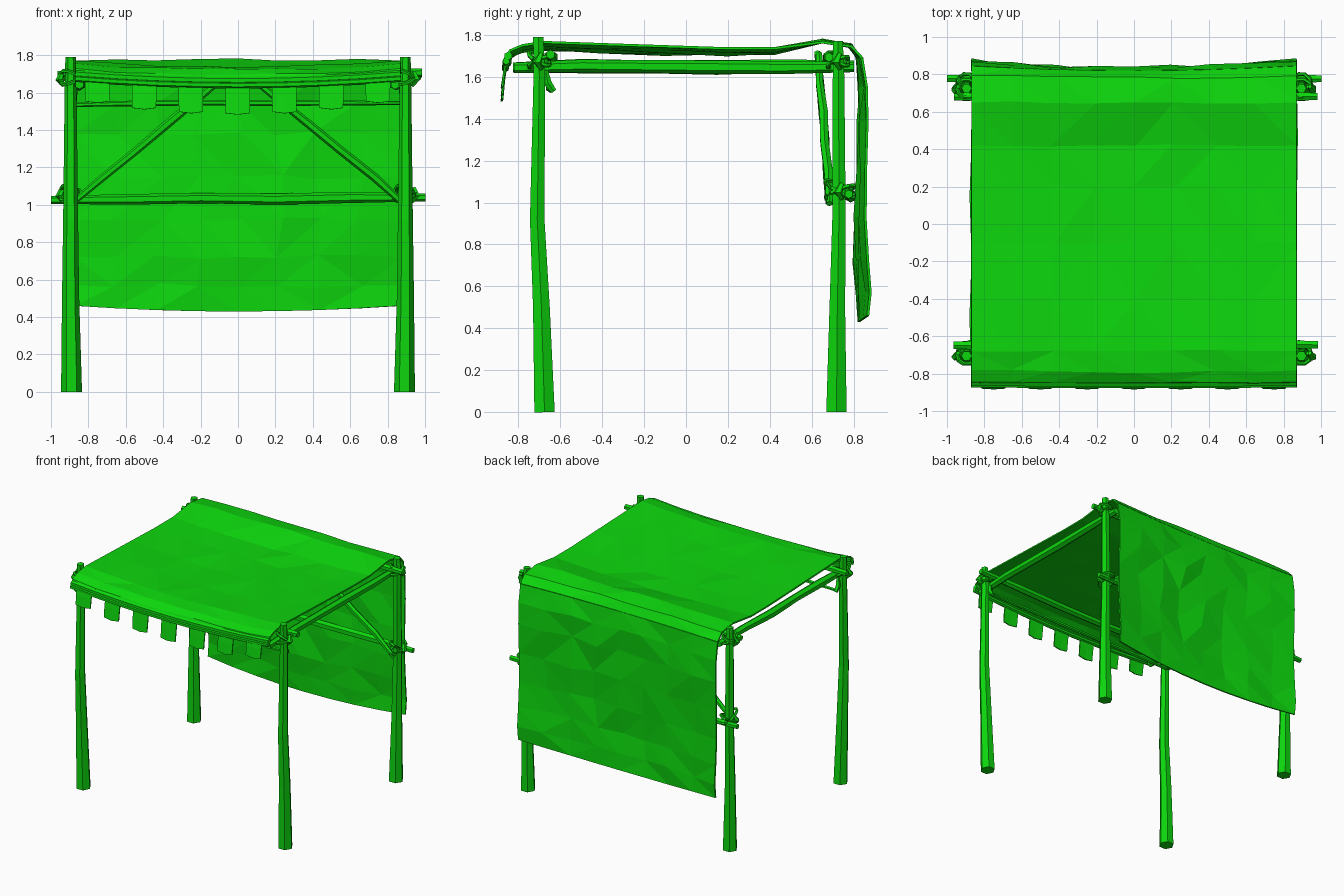
import bpy, bmesh, math, random
from mathutils import Vector

random.seed(4)
cube = bpy.data.objects.get("Cube")
if cube:
    bpy.data.objects.remove(cube)

green = bpy.data.materials.new("bright green")
green.use_nodes = True
COLOUR = (0.004, 0.68, 0.004, 1)
green.diffuse_color = COLOUR
green.node_tree.nodes["Principled BSDF"].inputs["Base Color"].default_value = COLOUR


def finish(name, bm):
    bmesh.ops.recalc_face_normals(bm, faces=bm.faces)
    mesh = bpy.data.meshes.new(name)
    bm.to_mesh(mesh)
    bm.free()
    mesh.materials.append(green)
    obj = bpy.data.objects.new(name, mesh)
    bpy.context.collection.objects.link(obj)
    return obj


def pole(name, points, radii, sides=6, closed=False):
    """Low-poly tube through the points, one radius per point."""
    bm = bmesh.new()
    pts = [Vector(p) for p in points]
    n, rings = len(pts), []
    for i, p in enumerate(pts):
        before = pts[i - 1] if i or closed else p
        after = pts[(i + 1) % n] if i < n - 1 or closed else p
        d = (after - before).normalized()
        u = d.cross((0, 1, 0) if abs(d.y) < 0.7 else (1, 0, 0)).normalized()
        v = d.cross(u)
        rings.append([bm.verts.new(p + radii[i] * (u * math.cos(a) + v * math.sin(a)))
                      for a in (math.tau * k / sides for k in range(sides))])
    for i in range(n if closed else n - 1):
        r, s = rings[i], rings[(i + 1) % n]
        for k in range(sides):
            m = (k + 1) % sides
            bm.faces.new((r[k], r[m], s[m], s[k]))
    if not closed:
        bm.faces.new(rings[0])
        bm.faces.new(rings[-1])
    return finish(name, bm)


def beam(name, a, b, r, steps=5):
    """Slightly crooked rough-hewn stick from a to b."""
    a, b = Vector(a), Vector(b)
    pts, radii = [], []
    for i in range(steps + 1):
        wobble = Vector([random.uniform(-1, 1) for _ in range(3)]) * 0.006
        pts.append(a.lerp(b, i / steps) + wobble)
        radii.append(r * random.uniform(0.88, 1.08))
    radii[0] = radii[-1] = r * 0.75
    return pole(name, pts, radii)


def rope_ring(name, centre, rx, ry, tilt_x, tilt_y):
    """Rope loop around a post, tilted across the lashed joint."""
    pts = []
    for k in range(10):
        a = math.tau * k / 10
        x, y = rx * math.cos(a), ry * math.sin(a)
        pts.append(Vector(centre) + Vector((x, y, tilt_x * x + tilt_y * y)))
    pole(name, pts, [0.011] * 10, 5, True)


def cloth(name, edge, middle, columns, jitter):
    """Sheet whose (y, z) profile blends from the side edges to the middle."""
    bm = bmesh.new()
    rows = []
    last = len(edge) - 1
    for j, (e, m) in enumerate(zip(edge, middle)):
        row = []
        for i in range(columns + 1):
            t = 2 * i / columns - 1
            w = 1 - t * t
            p = Vector((0.87 * t, e[0] + (m[0] - e[0]) * w, e[1] + (m[1] - e[1]) * w))
            if 0 < i < columns and 0 < j < last:
                p += Vector((random.uniform(-2, 2), random.uniform(-1, 1),
                             random.uniform(-1, 1))) * jitter
            row.append(bm.verts.new(p))
        rows.append(row)
    for j in range(last):
        for i in range(columns):
            a, b, c, d = rows[j][i], rows[j][i + 1], rows[j + 1][i + 1], rows[j + 1][i]
            if random.random() < 0.5:
                bm.faces.new((a, b, c))
                bm.faces.new((a, c, d))
            else:
                bm.faces.new((a, b, d))
                bm.faces.new((b, c, d))
    obj = finish(name, bm)
    mod = obj.modifiers.new("thickness", "SOLIDIFY")
    mod.thickness = 0.012
    mod.offset = 0
    return obj


# Posts, side beams and rope lashings
for s, side in ((-1, "right"), (1, "left")):
    x = s * 0.895
    pole(f"front_{side}_post",
         [(x - s * 0.005, -0.675, 0), (x, -0.69, 0.5), (x, -0.71, 0.92), (x, -0.70, 1.6), (x, -0.705, 1.79)],
         [0.056, 0.046, 0.04, 0.032, 0.028])
    pole(f"rear_{side}_post",
         [(x - s * 0.005, 0.718, 0), (x, 0.722, 0.5), (x, 0.73, 0.92), (x, 0.728, 1.6), (x, 0.725, 1.77)],
         [0.056, 0.043, 0.037, 0.032, 0.027])
    beam(f"{side}_side_beam", (s * 0.845, -0.82, 1.645), (s * 0.845, 0.80, 1.65), 0.033)
    beam(f"{side}_rear_brace", (s * 0.90, 0.685, 1.0), (s * 0.04, 0.63, 1.71), 0.022)
    for end, y, z in (("front", -0.70, 1.67), ("rear", 0.725, 1.67), ("crossbar", 0.735, 1.05)):
        spread = 0.07 if end == "crossbar" else 0.05
        rope_ring(f"{end}_{side}_lashing_a", (x, y, z), 0.055, spread, 0.3, 0.4)
        rope_ring(f"{end}_{side}_lashing_b", (x, y, z + 0.015), 0.05, spread, -0.4, -0.5)
        pole(f"{end}_{side}_knot", [(x + s * 0.035, y + 0.01, z - 0.03), (x + s * 0.06, y - 0.01, z),
                                    (x + s * 0.045, y + 0.01, z + 0.04)], [0.014, 0.022, 0.012], 5)
    pole(f"front_{side}_rope_tail", [(s * 0.87, -0.67, 1.63), (s * 0.88, -0.66, 1.57), (s * 0.88, -0.63, 1.53)],
         [0.012, 0.02, 0.014], 5)

# Cross beams
beam("front_beam", (-0.96, -0.645, 1.69), (0.98, -0.645, 1.70), 0.03)
beam("rear_beam", (-0.96, 0.68, 1.69), (0.975, 0.68, 1.69), 0.03)
beam("rear_crossbar", (-1.0, 0.782, 1.03), (1.0, 0.782, 1.035), 0.028)
beam("front_lower_bar", (-0.87, -0.65, 1.54), (0.87, -0.65, 1.54), 0.015)

# Roof sheet, with its front lip and rear fold
cloth("roof_cloth",
      [(-0.855, 1.69), (-0.84, 1.725), (-0.78, 1.75), (-0.68, 1.765), (-0.4, 1.755), (-0.1, 1.745),
       (0.2, 1.735), (0.42, 1.735), (0.65, 1.765), (0.79, 1.745), (0.84, 1.69)],
      [(-0.86, 1.655), (-0.845, 1.69), (-0.79, 1.715), (-0.68, 1.735), (-0.4, 1.72), (-0.1, 1.71),
       (0.2, 1.705), (0.42, 1.715), (0.65, 1.77), (0.78, 1.75), (0.815, 1.69)], 8, 0.007)

# Hanging back sheet
cloth("back_cloth",
      [(0.84, 1.69), (0.862, 1.55), (0.865, 1.38), (0.858, 1.15), (0.856, 0.92), (0.868, 0.72), (0.88, 0.57), (0.868, 0.46)],
      [(0.815, 1.69), (0.83, 1.55), (0.83, 1.38), (0.83, 1.15), (0.815, 0.92), (0.81, 0.72), (0.825, 0.57), (0.825, 0.43)],
      8, 0.014)

# Rolled hem along the front edge
for name, y, z, r in (("upper_hem_roll", -0.848, 1.70, 0.02), ("lower_hem_roll", -0.858, 1.675, 0.018)):
    ts = [k / 4 - 1 for k in range(9)]
    pole(name, [(0.87 * t, y - 0.004 * (1 - t * t), z - 0.035 * (1 - t * t)) for t in ts], [r] * 9)

# Valance flaps
for k in range(-3, 4):
    x = k * 0.25
    drop = 0.007 * k * k
    top, low = 1.65 + 0.4 * drop, 1.49 + drop
    bm = bmesh.new()
    for px, lean in ((-0.068, 0), (0.0, 0.004), (0.064, 0)):
        bm.verts.new((x + px, -0.858, top))
        bm.verts.new((x + px, -0.868, (top + low) / 2 + 0.01))
        bm.verts.new((x + px * 0.97, -0.876 - lean, low - 2 * lean))
    bm.verts.ensure_lookup_table()
    v = bm.verts
    for c in (0, 3):
        for r in (0, 1):
            bm.faces.new((v[c + r], v[c + r + 1], v[c + r + 4], v[c + r + 3]))
    flap = finish(f"valance_flap_{k + 4}", bm)
    mod = flap.modifiers.new("thickness", "SOLIDIFY")
    mod.thickness = 0.009
    mod.offset = 0
